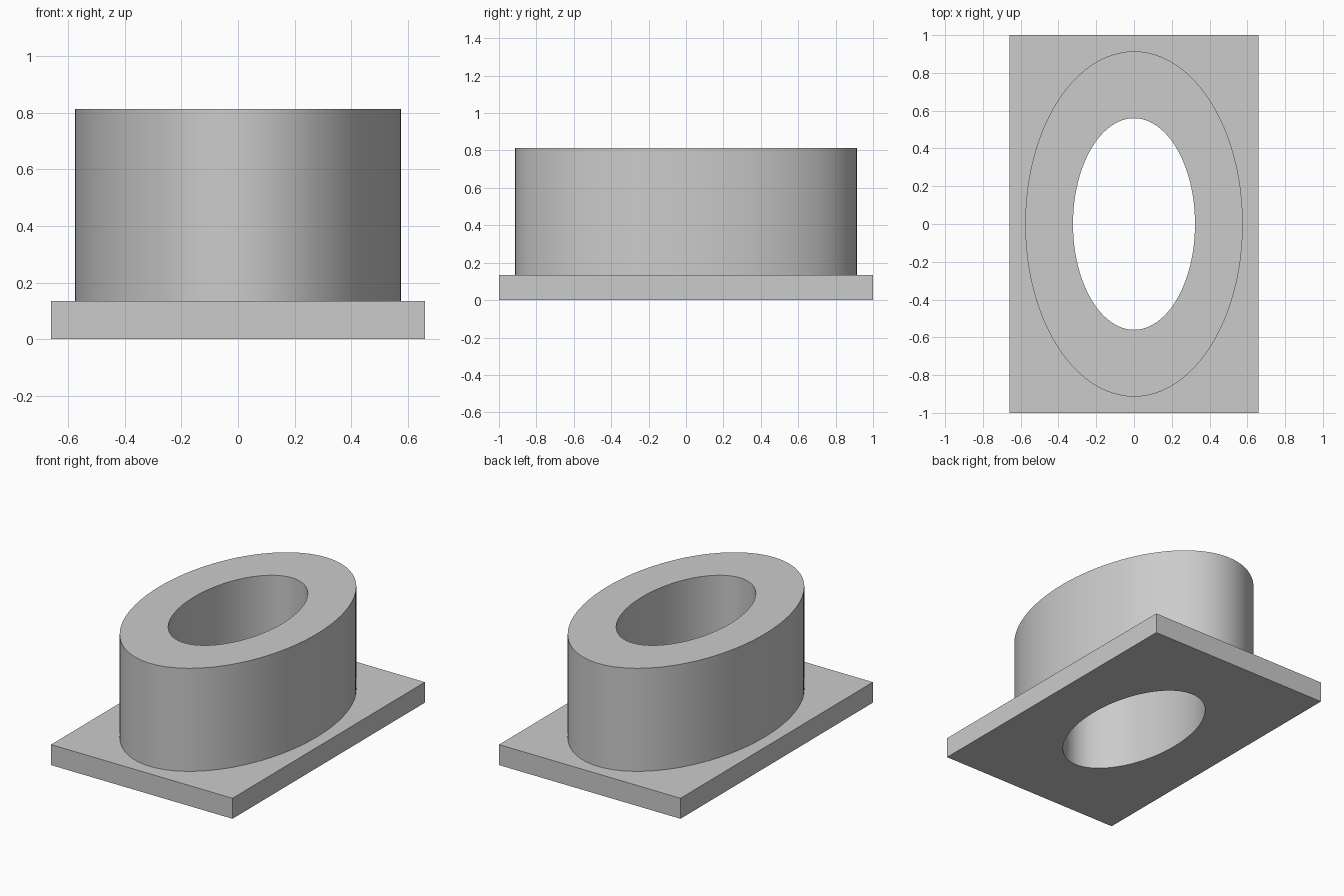
import bpy
import bmesh
from math import cos, sin, tau

cube = bpy.data.objects.get("Cube")
if cube:
    bpy.data.objects.remove(cube, do_unlink=True)

SEGMENTS = 96
PLATE_TOP, COLLAR_TOP = 0.135, 0.813
PLATE = (0.66, 1.0)
OUTER = (0.576, 0.914)
BORE = (0.323, 0.56)

bm = bmesh.new()


def loop(points, z):
    return [bm.verts.new((x, y, z)) for x, y in points]


def ellipse(radii, z):
    angles = [tau * i / SEGMENTS for i in range(SEGMENTS)]
    return loop([(radii[0] * cos(a), radii[1] * sin(a)) for a in angles], z)


def rectangle(half, z):
    corners = [(-1, -1), (1, -1), (1, 1), (-1, 1)]
    return loop([(half[0] * sx, half[1] * sy) for sx, sy in corners], z)


def bridge(a, b):
    """Join two equal loops with quads."""
    for i in range(len(a)):
        j = (i + 1) % len(a)
        bm.faces.new((a[i], a[j], b[j], b[i]))


def fill_between(*loops):
    """Fill the flat area between an outline and its hole."""
    edges = []
    for ring in loops:
        for v, w in zip(ring, ring[1:] + ring[:1]):
            edges.append(bm.edges.get((v, w)) or bm.edges.new((v, w)))
    bmesh.ops.triangle_fill(bm, edges=edges, use_beauty=True)


# Base plate, oval collar and through bore as one closed solid
plate_low, plate_high = rectangle(PLATE, 0), rectangle(PLATE, PLATE_TOP)
collar_low, collar_high = ellipse(OUTER, PLATE_TOP), ellipse(OUTER, COLLAR_TOP)
bore_low, bore_high = ellipse(BORE, 0), ellipse(BORE, COLLAR_TOP)

bridge(plate_low, plate_high)
bridge(collar_low, collar_high)
bridge(collar_high, bore_high)
bridge(bore_high, bore_low)
fill_between(plate_low, bore_low)
fill_between(plate_high, collar_low)
bmesh.ops.recalc_face_normals(bm, faces=bm.faces)

mesh = bpy.data.meshes.new("oval_flange")
bm.to_mesh(mesh)
bm.free()
flange = bpy.data.objects.new("oval_flange", mesh)
bpy.context.collection.objects.link(flange)

# Plain grey finish
grey = bpy.data.materials.new("light_grey")
grey.use_nodes = True
colour = (0.6, 0.6, 0.6, 1)
grey.diffuse_color = colour
grey.node_tree.nodes["Principled BSDF"].inputs["Base Color"].default_value = colour
mesh.materials.append(grey)

# Smooth oval walls, crisp rims
bpy.ops.object.select_all(action="DESELECT")
flange.select_set(True)
bpy.context.view_layer.objects.active = flange
bpy.ops.object.shade_smooth_by_angle(angle=0.6)
